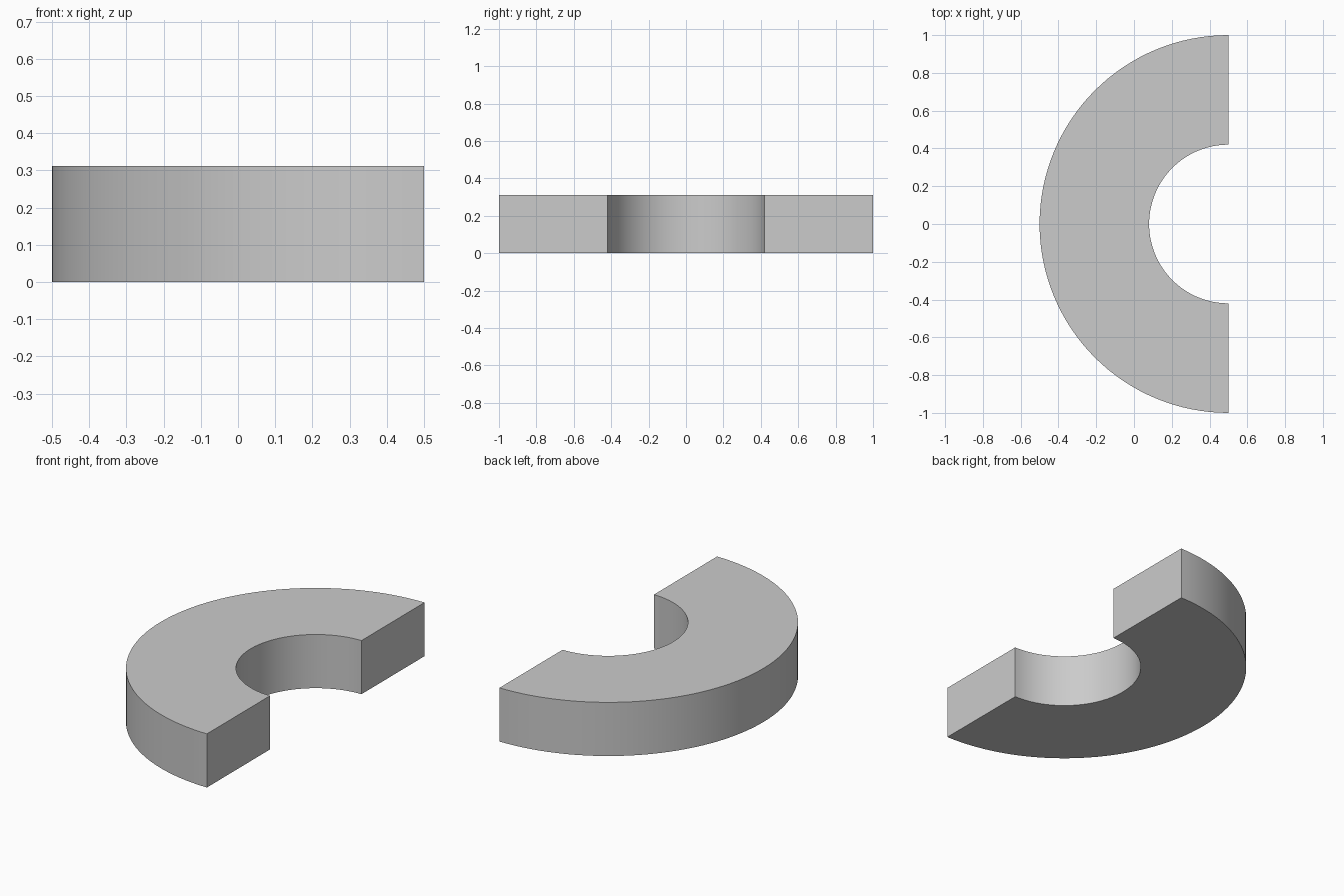
import bpy
import bmesh
import math

cube = bpy.data.objects.get("Cube")
if cube:
    bpy.data.objects.remove(cube, do_unlink=True)

OUTER, INNER, HEIGHT = 1.0, 0.42, 0.312
CENTRE_X = 0.5
STEPS = 64

grey = bpy.data.materials.new("plain grey")
grey.use_nodes = True
colour = (0.6, 0.6, 0.6, 1.0)
grey.diffuse_color = colour
grey.node_tree.nodes["Principled BSDF"].inputs["Base Color"].default_value = colour

# Rectangular cross-section at the back end, swept half a turn about the centre
bm = bmesh.new()
corners = [(INNER, 0), (OUTER, 0), (OUTER, HEIGHT), (INNER, HEIGHT)]
section = bm.faces.new([bm.verts.new((CENTRE_X, r, z)) for r, z in corners])
start_cap = section.copy()
swept = bmesh.ops.spin(bm, geom=[section] + section.edges[:] + section.verts[:],
                       cent=(CENTRE_X, 0, 0), axis=(0, 0, 1),
                       angle=math.pi, steps=STEPS)
bmesh.ops.remove_doubles(bm, verts=bm.verts, dist=0.0001)
bmesh.ops.recalc_face_normals(bm, faces=bm.faces)

mesh = bpy.data.meshes.new("half_ring")
bm.to_mesh(mesh)
bm.free()
mesh.materials.append(grey)
half_ring = bpy.data.objects.new("half_ring", mesh)
bpy.context.collection.objects.link(half_ring)

# Smooth curved walls, crisp rims and ends
bpy.ops.object.select_all(action="DESELECT")
half_ring.select_set(True)
bpy.context.view_layer.objects.active = half_ring
bpy.ops.object.shade_smooth_by_angle(angle=math.radians(30))
